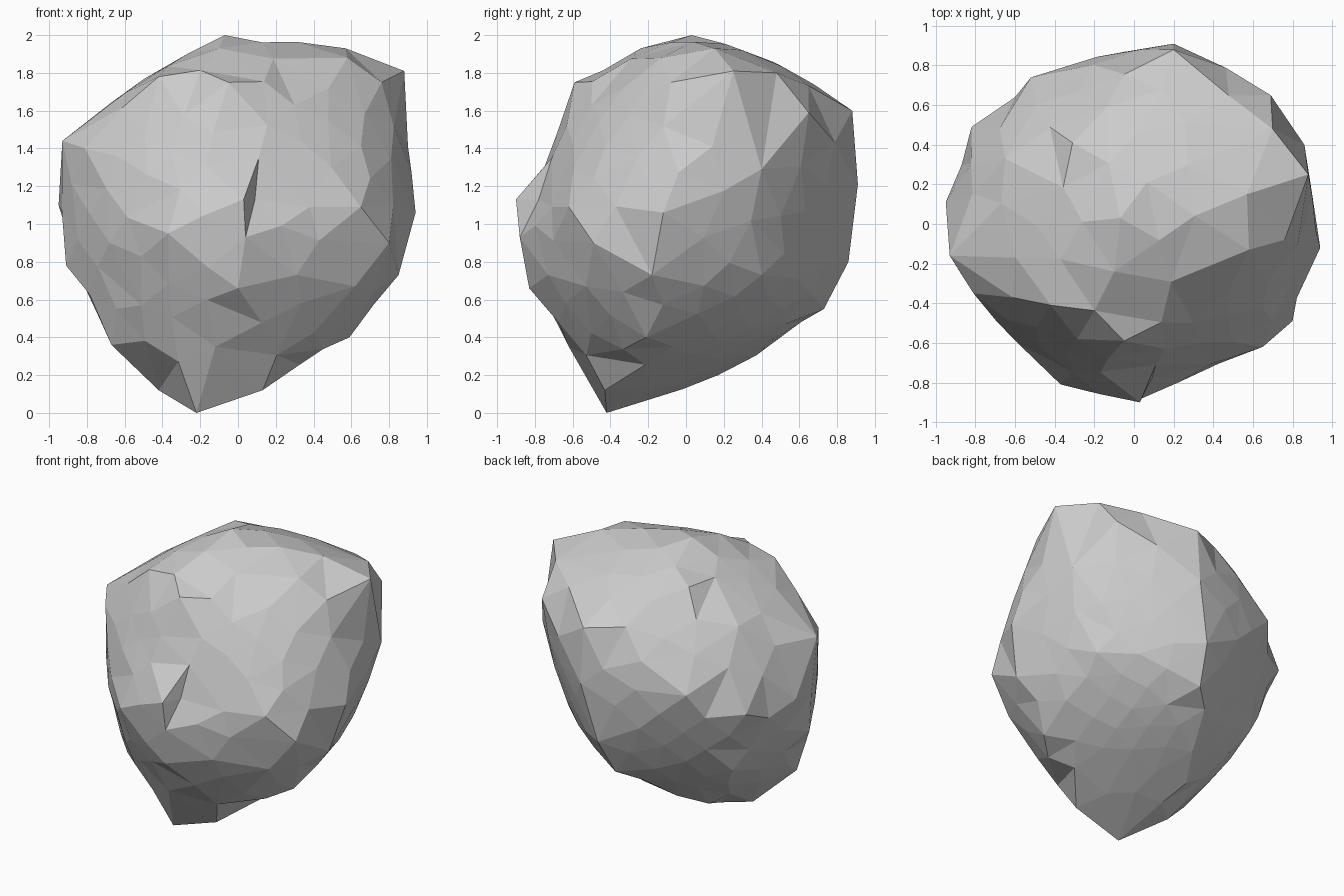
import bpy, bmesh, math
from mathutils import Vector
from mathutils.bvhtree import BVHTree

if "Cube" in bpy.data.objects:
    bpy.data.objects.remove(bpy.data.objects["Cube"])

# Prominent corners of the boulder: crown, front, foot, back
corners = [
    (-.07, .03, 2), (.57, .15, 1.93), (.88, .25, 1.81), (-.1, -.24, 1.93), (.58, -.13, 1.88),
    (-.05, -.59, 1.75), (-.42, -.41, 1.78), (.7, .48, 1.8), (-.31, .41, 1.85), (-.65, .33, 1.63),
    (.76, -.08, 1.75), (.11, -.71, 1.35), (.03, -.9, 1.13), (.04, -.88, .93), (.09, -.78, 1.13),
    (.38, -.71, 1.09), (.65, -.62, 1.09), (.8, -.49, .9), (.62, -.53, .67), (.31, -.73, .73),
    (0, -.83, .66), (-.37, -.81, .95), (-.35, -.63, 1.38), (-.93, -.16, 1.44), (-.81, -.35, 1.4),
    (-.68, -.5, .9), (.48, -.33, 1.72),
    (-.51, -.55, .57), (-.12, -.62, .35), (-.22, -.42, 0), (-.42, -.16, .12), (.13, -.43, .12),
    (-.67, -.3, .36), (-.91, -.1, .78), (.59, -.21, .4), (.85, -.18, .73),
    (.94, -.12, 1.06), (.86, .4, 1.29), (.69, .65, 1.59), (.2, .88, 1.6), (.2, .91, 1.21),
    (.9, .14, 1.41), (.65, .4, .73), (.1, .86, .8), (.05, .73, .55), (-.3, .17, .2),
    (-.82, .49, 1.1), (-.52, .74, 1.25), (-.95, .11, 1.1), (-.65, .4, .62)]
centre = Vector((0, 0, 1))
offsets = [Vector(c) - centre for c in corners]
dirs = [o.normalized() for o in offsets]
radii = [o.length for o in offsets]
mean = sum(radii) / len(radii)


def solve(a, b):
    """Gaussian elimination with pivoting."""
    n = len(b)
    m = [row[:] + [v] for row, v in zip(a, b)]
    for i in range(n):
        p = max(range(i, n), key=lambda r: abs(m[r][i]))
        m[i], m[p] = m[p], m[i]
        for r in range(n):
            if r != i:
                f = m[r][i] / m[i][i]
                m[r] = [x - f * y for x, y in zip(m[r], m[i])]
    return [m[i][n] / m[i][i] for i in range(n)]


# Rounded radius in any direction, blended between the corners
weights = solve([[(p - q).length for q in dirs] for p in dirs], [r - mean for r in radii])


def round_radius(d):
    return mean + sum(w * (d - q).length for w, q in zip(weights, dirs))


def hull(points):
    bm = bmesh.new()
    for p in points:
        bm.verts.new(p)
    bmesh.ops.convex_hull(bm, input=bm.verts[:])
    return bm


# Coarse chiselled block around the corners
coarse = hull(offsets)
tree = BVHTree.FromBMesh(coarse)
coarse.free()


def rock_radius(d):
    if min((d - q).length for q in dirs) < 1e-4:
        return round_radius(d)
    hit = tree.ray_cast(Vector((0, 0, 0)), d)[0]
    return .3 * round_radius(d) + .7 * hit.length


# Fill the gaps with evenly spread facet points
points = list(dirs)
count = 900
for i in range(count):
    z = 1 - (2 * i + 1) / count
    a = i * math.pi * (3 - math.sqrt(5))
    s = math.sqrt(1 - z * z)
    d = Vector((s * math.cos(a), s * math.sin(a), z))
    if min((d - q).length for q in points) > .21:
        points.append(d)

# Boulder: facet the unit sphere, then push each point to the rock surface
bm = hull(points)
for v in bm.verts:
    d = v.co.normalized()
    v.co = centre + d * rock_radius(d)
bmesh.ops.recalc_face_normals(bm, faces=bm.faces[:])
mesh = bpy.data.meshes.new("boulder")
bm.to_mesh(mesh)
bm.free()
boulder = bpy.data.objects.new("boulder", mesh)
bpy.context.collection.objects.link(boulder)
